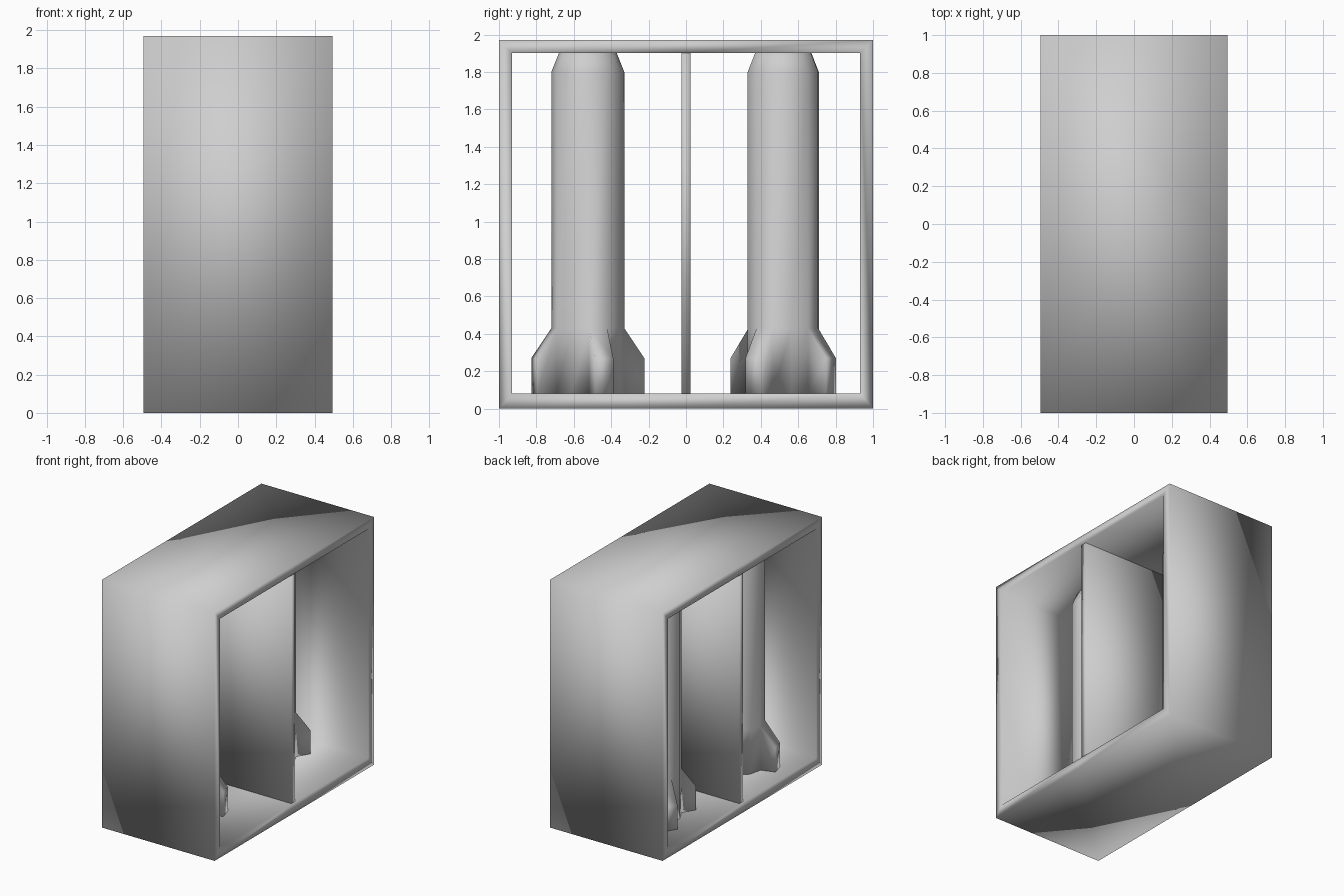
import bpy, bmesh, math
from mathutils import Vector

if "Cube" in bpy.data.objects:
    bpy.data.objects.remove(bpy.data.objects["Cube"], do_unlink=True)

grey = bpy.data.materials.new("plain_grey")
grey.use_nodes = True
GREY = (0.62, 0.62, 0.62, 1)
grey.diffuse_color = GREY
grey.node_tree.nodes["Principled BSDF"].inputs["Base Color"].default_value = GREY

HALF_X, HEIGHT, SPLIT = 0.495, 1.97, -0.05


def finish(bm, name):
    bmesh.ops.recalc_face_normals(bm, faces=bm.faces)
    mesh = bpy.data.meshes.new(name)
    bm.to_mesh(mesh)
    bm.free()
    mesh.materials.append(grey)
    mesh.shade_smooth()
    obj = bpy.data.objects.new(name, mesh)
    bpy.context.collection.objects.link(obj)
    return obj


def bridge(bm, a, b):
    n = len(a)
    return [bm.faces.new((a[i], a[(i + 1) % n], b[(i + 1) % n], b[i])) for i in range(n)]


# Open case: a rectangular tube running along x
def make_case():
    bm = bmesh.new()

    def loop(x, y, low, high):
        outline = [(-y, low), (SPLIT, low), (y, low), (y, high), (SPLIT, high), (-y, high)]
        return [bm.verts.new((x, *p)) for p in outline]

    rings = [loop(HALF_X, 1, 0, HEIGHT), loop(HALF_X, 0.93, 0.08, 1.9),
             loop(-HALF_X, 0.93, 0.08, 1.9), loop(-HALF_X, 1, 0, HEIGHT)]
    for i in range(4):
        bridge(bm, rings[i], rings[(i + 1) % 4])
    finish(bm, "case")


# Thin upright wall between the two compartments
def make_divider():
    bm = bmesh.new()
    bmesh.ops.create_cube(bm, size=1)
    bmesh.ops.scale(bm, vec=(0.97, 0.048, 1.84), verts=bm.verts)
    obj = finish(bm, "divider")
    obj.location.z = 0.99


# Twelve-sided rocket with four fins extruded from its lower faces
def make_rocket(name, y, turn):
    bm = bmesh.new()
    sides = 12
    step = math.tau / sides
    rings = []
    for radius, z in [(0.195, 0.07), (0.195, 0.43), (0.195, 1.8), (0.135, 1.95)]:
        rings.append([bm.verts.new((radius * math.cos((i - 0.5) * step),
                                    radius * math.sin((i - 0.5) * step), z))
                      for i in range(sides)])
    bands = [bridge(bm, a, b) for a, b in zip(rings, rings[1:])]
    bm.faces.new(rings[0])
    bm.faces.new(rings[-1])
    roots = bands[0][::3]
    for fin in bmesh.ops.extrude_discrete_faces(bm, faces=roots)["faces"]:
        centre = fin.calc_center_median()
        out = Vector((centre.x, centre.y, 0)).normalized() * 0.112
        for v in fin.verts:
            v.co += out
            v.co.z = min(v.co.z, 0.27)
    obj = finish(bm, name)
    obj.location = (-0.09, y, 0)
    obj.rotation_euler.z = math.radians(turn)


make_case()
make_divider()
make_rocket("front_rocket", -0.525, 17)
make_rocket("rear_rocket", 0.52, -32)
